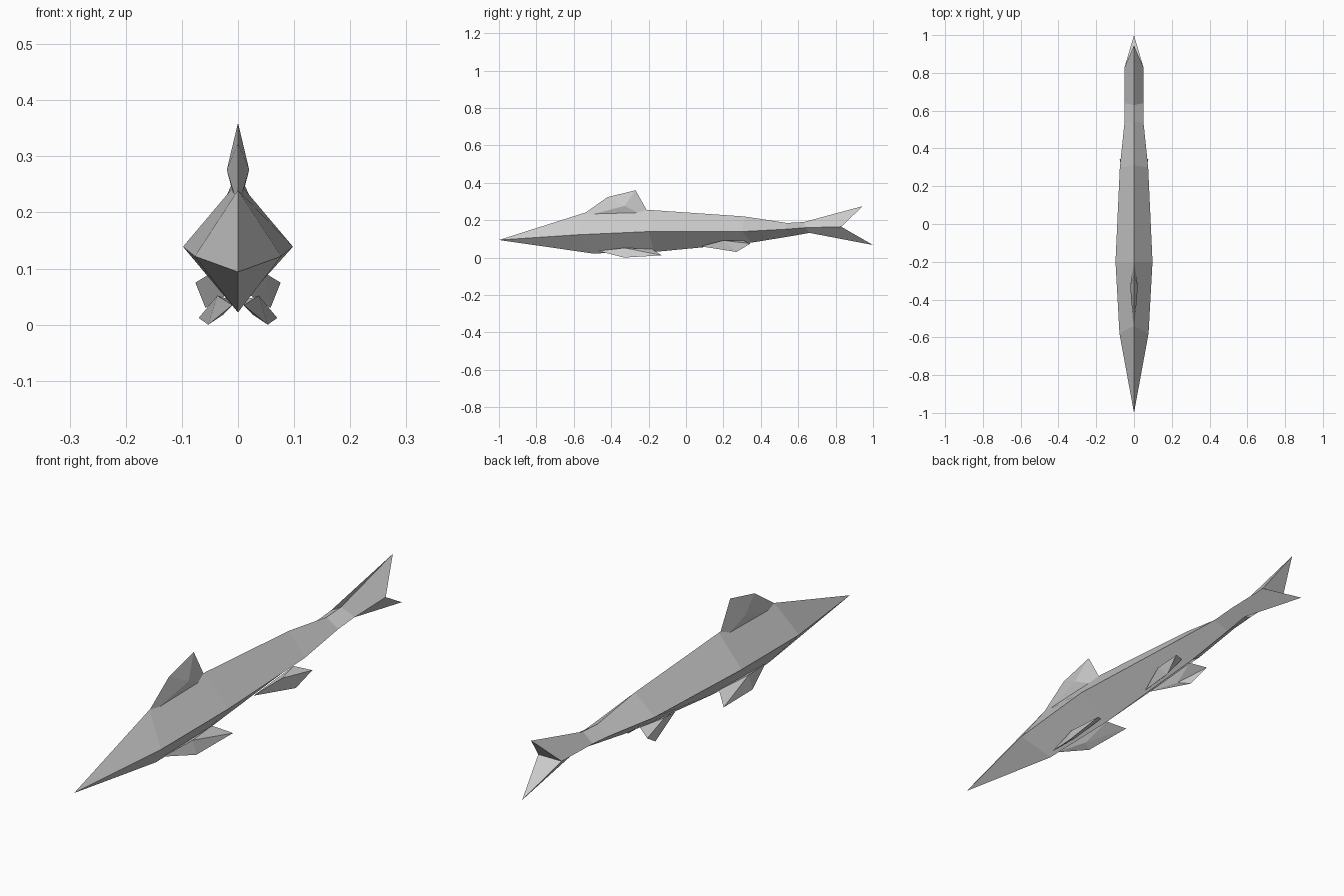
import bpy, bmesh

if "Cube" in bpy.data.objects:
    bpy.data.objects.remove(bpy.data.objects["Cube"])


def make_object(name, verts, faces):
    mesh = bpy.data.meshes.new(name)
    bm = bmesh.new()
    vs = [bm.verts.new(v) for v in verts]
    for f in faces:
        bm.faces.new([vs[i] for i in f])
    bmesh.ops.recalc_face_normals(bm, faces=bm.faces)
    bm.to_mesh(mesh)
    bm.free()
    obj = bpy.data.objects.new(name, mesh)
    bpy.context.collection.objects.link(obj)
    return obj


def fin(name, outline, bulges):
    """Four-cornered fin: a fan of triangles to a bulge point on each side."""
    faces = []
    for i in range(4):
        j = (i + 1) % 4
        faces += [(i, j, 4), (j, i, 5)]
    return make_object(name, outline + bulges, faces)


# Body and tail: diamond sections lofted from the nose to the forked tail
# (top y, top z, side x, side y, side z, bottom y, bottom z)
stations = [
    (-0.54, 0.24, 0.077, -0.58, 0.122, -0.50, 0.022),
    (-0.20, 0.255, 0.098, -0.20, 0.139, -0.17, 0.030),
    (0.31, 0.22, 0.075, 0.30, 0.139, 0.35, 0.080),
    (0.54, 0.185, 0.05, 0.54, 0.152, 0.56, 0.114),
    (0.63, 0.19, 0.05, 0.64, 0.16, 0.66, 0.132),
    (0.945, 0.275, 0.05, 0.83, 0.165, 1.00, 0.067),
]
verts = [(0, -1, 0.094)]
for ty, tz, sx, sy, sz, by, bz in stations:
    verts += [(0, ty, tz), (sx, sy, sz), (0, by, bz), (-sx, sy, sz)]
faces = []
for k in range(4):
    n = (k + 1) % 4
    faces.append((0, 1 + k, 1 + n))
    for s in range(len(stations) - 1):
        a, b = 1 + 4 * s, 5 + 4 * s
        faces.append((a + k, a + n, b + n, b + k))
e = 1 + 4 * (len(stations) - 1)
faces += [(e, e + 1, e + 3), (e + 1, e + 2, e + 3)]
make_object("body", verts, faces)

# Dorsal fin
fin("dorsal_fin",
    [(0, -0.58, 0.21), (0, -0.42, 0.323), (0, -0.27, 0.36), (0, -0.18, 0.2)],
    [(0.02, -0.33, 0.276), (-0.02, -0.33, 0.276)])

# Paired lower fins, mirrored across the body
paired = {
    "pectoral_fin": (
        [(0.01, -0.47, 0.035), (0.053, -0.33, 0.0), (0.07, -0.13, 0.012), (0.015, -0.18, 0.045)],
        [(0.037, -0.33, 0.052), (0.026, -0.32, 0.018)]),
    "pelvic_fin": (
        [(0.01, 0.08, 0.06), (0.058, 0.27, 0.03), (0.076, 0.345, 0.075), (0.02, 0.31, 0.09)],
        [(0.048, 0.2, 0.092), (0.034, 0.22, 0.048)]),
}
for name, (outline, bulges) in paired.items():
    for side, label in ((1, "left"), (-1, "right")):
        fin(f"{label}_{name}",
            [(x * side, y, z) for x, y, z in outline],
            [(x * side, y, z) for x, y, z in bulges])
